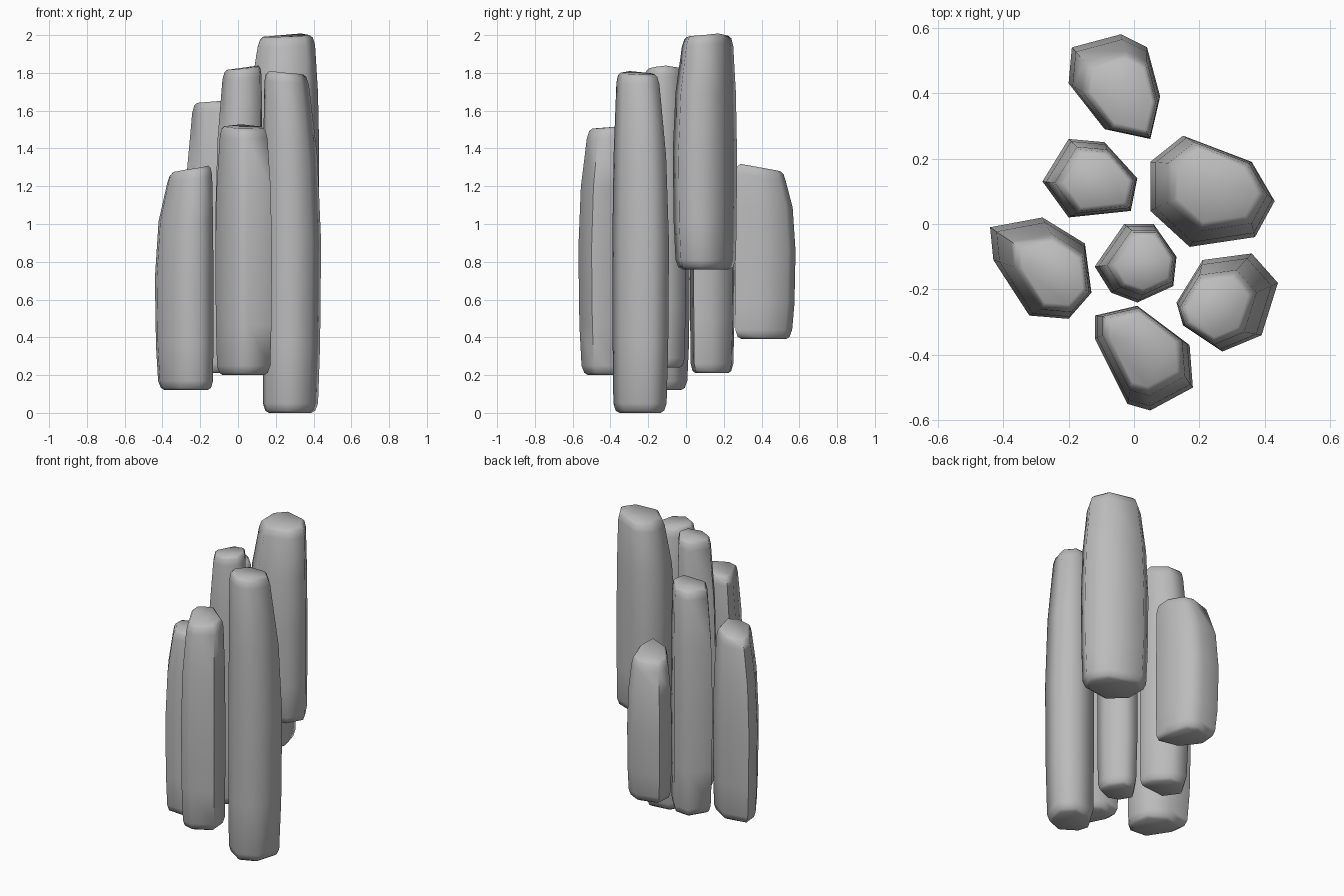
import bpy
import bmesh
import math
from mathutils import Vector

default_cube = bpy.data.objects.get("Cube")
if default_cube:
    bpy.data.objects.remove(default_cube, do_unlink=True)

# Single stone colour
stone = bpy.data.materials.new("stone_grey")
stone.use_nodes = True
stone_colour = (0.5, 0.5, 0.5, 1.0)
stone.diffuse_color = stone_colour
stone.node_tree.nodes["Principled BSDF"].inputs["Base Color"].default_value = stone_colour
stone.node_tree.nodes["Principled BSDF"].inputs["Roughness"].default_value = 0.8


def column(name, outline, anchor, bottom, top, taper, tilt):
    """Faceted pillar: outline in hundredths, narrowing towards the anchor at both ends."""
    points = [Vector(p) / 100 for p in outline]
    pivot = Vector(anchor) / 100
    height = top - bottom
    middle = sum(points, Vector((0, 0))) / len(points)

    # Each ring: height, pull towards the anchor, inset towards the ring centre, share of the tilt
    rings = [
        (bottom, 0.07, 0.22, 0),
        (bottom + 0.012, 0.07, 0.08, 0),
        (bottom + 0.05, 0.06, 0, 0),
        (bottom + height * 0.2, 0.02, 0, 0),
        (bottom + height * 0.5, 0, 0, 0),
        (bottom + height * 0.75, taper * 0.3, 0, 0),
        (top - 0.05, taper, 0, 1),
        (top - 0.012, taper * 1.1, 0.06, 1),
        (top, taper * 1.1, 0.18, 1),
    ]
    bm = bmesh.new()
    loops = []
    for z, pull, inset, lean in rings:
        centre = middle.lerp(pivot, pull)
        loop = []
        for p in points:
            q = p.lerp(pivot, pull).lerp(centre, inset)
            drop = lean * tilt * (q - pivot).length
            loop.append(bm.verts.new((q.x, q.y, z - drop)))
        loops.append(loop)

    # Sides, then both end caps
    count = len(points)
    for low, high in zip(loops, loops[1:]):
        for i in range(count):
            j = (i + 1) % count
            bm.faces.new((low[i], low[j], high[j], high[i]))
    bm.faces.new(loops[0])
    bm.faces.new(loops[-1])
    bmesh.ops.recalc_face_normals(bm, faces=bm.faces)

    mesh = bpy.data.meshes.new(name)
    bm.to_mesh(mesh)
    bm.free()
    mesh.materials.append(stone)
    obj = bpy.data.objects.new(name, mesh)
    bpy.context.collection.objects.link(obj)
    bpy.ops.object.select_all(action="DESELECT")
    obj.select_set(True)
    bpy.context.view_layer.objects.active = obj
    bpy.ops.object.shade_smooth_by_angle(angle=math.radians(65))
    return obj


# Front row
column("front_column",
       [(-12, -28), (1, -25), (17, -37), (18, -50), (5, -57), (-2, -55), (-12, -35)],
       (3, -29), bottom=0.2, top=1.53, taper=0.16, tilt=0.12)
column("left_front_column",
       [(21, -11), (36, -9), (44, -18), (39, -34), (27, -39), (15, -31), (13, -24)],
       (17, -30), bottom=0, top=1.81, taper=0.24, tilt=0.1)
column("right_column",
       [(-44, -1), (-28, 2), (-15, -6), (-13, -21), (-20, -29), (-32, -28), (-43, -11)],
       (-16, -20), bottom=0.12, top=1.31, taper=0.23, tilt=0.18)

# Middle
column("centre_column",
       [(-3, 0), (6, 0), (13, -10), (12, -19), (1, -24), (-7, -21), (-12, -13)],
       (10, -11), bottom=0.24, top=1.84, taper=0.17, tilt=0.15)

# Back row
column("back_right_column",
       [(-20, 26), (-9, 25), (1, 14), (-1, 4), (-20, 2), (-28, 13)],
       (-3, 10), bottom=0.21, top=1.66, taper=0.15, tilt=0.1)
column("back_left_column",
       [(15, 27), (36, 19), (43, 7), (37, -4), (17, -7), (5, 4), (5, 19)],
       (32, 17), bottom=0.76, top=2.01, taper=0.2, tilt=0.1)
column("rear_column",
       [(-19, 54), (-4, 58), (4, 54), (8, 39), (5, 26), (-9, 29), (-20, 43)],
       (4, 28), bottom=0.39, top=1.32, taper=0.17, tilt=0.18)
